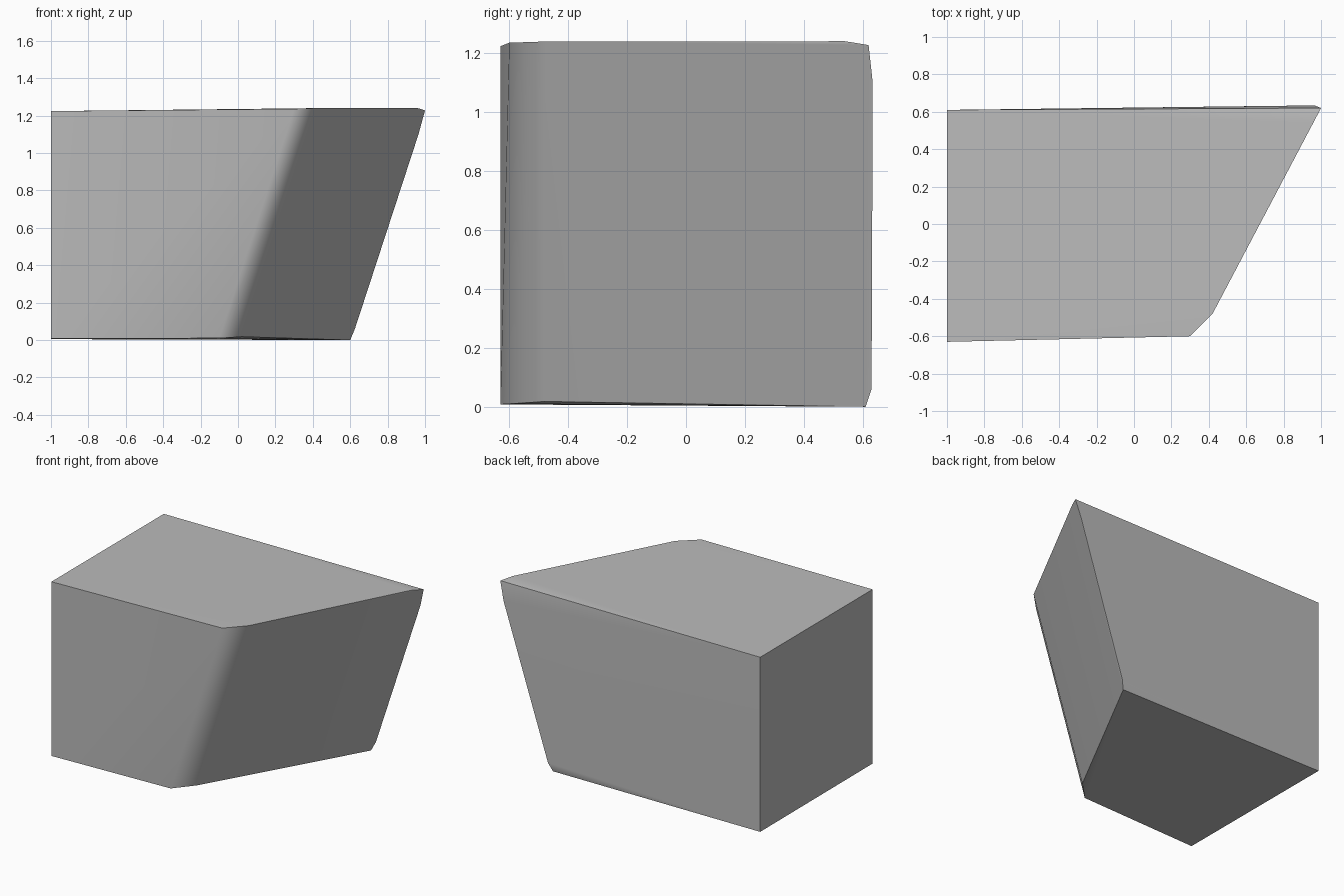
import bpy
import bmesh
import math

cube = bpy.data.objects.get("Cube")
if cube:
    bpy.data.objects.remove(cube, do_unlink=True)

# Plain grey stone
stone = bpy.data.materials.new("grey_stone")
stone.use_nodes = True
grey = (0.5, 0.5, 0.5, 1)
stone.diffuse_color = grey
stone.node_tree.nodes["Principled BSDF"].inputs["Base Color"].default_value = grey

# Upright square end
square_end = [(-1, -0.63, 0.008), (-1, 0.61, 0.005),
              (-1, 0.61, 1.224), (-1, -0.63, 1.224)]
# Bevelled front corner, leaning outward to the top
front_corner = [(-0.1, -0.6, 0.01), (0.02, -0.48, 0.018),
                (0.3, -0.6, 1.236), (0.42, -0.48, 1.24)]
# Pointed back corner with clipped tips
back_corner = [(0.6, 0.61, 0), (0.625, 0.63, 0.06), (0.965, 0.634, 1.1),
               (1, 0.62, 1.228), (0.958, 0.54, 1.241)]

# Block wrapped around the corner points
bm = bmesh.new()
for point in square_end + front_corner + back_corner:
    bm.verts.new(point)
bmesh.ops.convex_hull(bm, input=bm.verts[:])
bmesh.ops.dissolve_limit(bm, angle_limit=math.radians(0.5),
                         verts=bm.verts[:], edges=bm.edges[:])
bmesh.ops.recalc_face_normals(bm, faces=bm.faces[:])
mesh = bpy.data.meshes.new("slanted_block")
bm.to_mesh(mesh)
bm.free()
mesh.materials.append(stone)

block = bpy.data.objects.new("slanted_block", mesh)
bpy.context.collection.objects.link(block)
bpy.context.view_layer.objects.active = block
block.select_set(True)

# Soft bevels between crisp main edges
bpy.ops.object.shade_smooth_by_angle(angle=math.radians(50))
weighted = block.modifiers.new("flat_main_faces", "WEIGHTED_NORMAL")
weighted.keep_sharp = True
